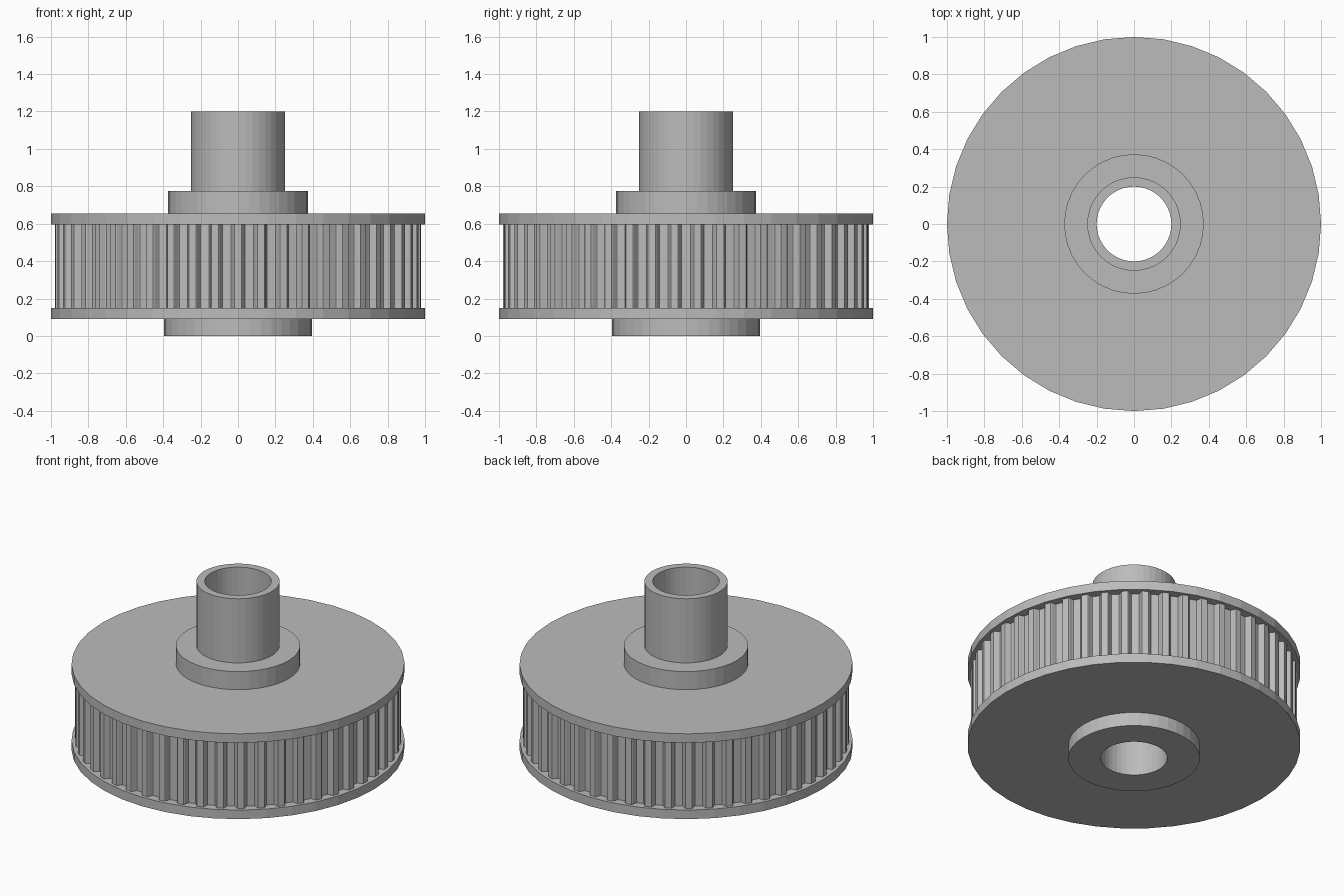
import bpy
import bmesh
from math import cos, sin, pi, atan2, hypot

cube = bpy.data.objects.get("Cube")
if cube:
    bpy.data.objects.remove(cube, do_unlink=True)

SIDES = 40
TEETH = 50
BORE = 0.2
SLEEVE = 0.25

grey = bpy.data.materials.new("plain grey")
grey.use_nodes = True
colour = (0.5, 0.5, 0.5, 1)
grey.diffuse_color = colour
grey.node_tree.nodes["Principled BSDF"].inputs["Base Color"].default_value = colour


def circle(radius):
    return [(radius * cos(2 * pi * i / SIDES), radius * sin(2 * pi * i / SIDES))
            for i in range(SIDES)]


def ring(name, outline, inner, z0, z1):
    """Extruded outline with a round hole through it."""
    bm = bmesh.new()
    hole = [(inner * x / hypot(x, y), inner * y / hypot(x, y)) for x, y in outline]
    # Loops in order around the wall section
    loops = [[bm.verts.new((x, y, z)) for x, y in pts]
             for pts, z in ((outline, z0), (outline, z1), (hole, z1), (hole, z0))]
    n = len(outline)
    for k in range(4):
        a, b = loops[k], loops[(k + 1) % 4]
        for i in range(n):
            j = (i + 1) % n
            bm.faces.new((a[i], a[j], b[j], b[i]))
    bmesh.ops.recalc_face_normals(bm, faces=bm.faces)
    mesh = bpy.data.meshes.new(name)
    bm.to_mesh(mesh)
    bm.free()
    mesh.materials.append(grey)
    obj = bpy.data.objects.new(name, mesh)
    bpy.context.collection.objects.link(obj)
    return obj


def toothed_outline(radius):
    """Outline with rounded trapezoid grooves: (half width, depth) per point."""
    half = [(0.042, 0), (0.037, 0.005), (0.027, 0.029), (0.023, 0.034), (0.017, 0.035)]
    groove = [(-w, d) for w, d in half] + [(w, d) for w, d in reversed(half)]
    points = []
    for t in range(TEETH):
        for w, d in groove:
            r = radius - d
            a = 2 * pi * t / TEETH + atan2(w, r)
            points.append((r * cos(a), r * sin(a)))
    return points


# Stacked round parts, bottom to top
ring("lower_collar", circle(0.395), BORE, 0, 0.09)
ring("lower_flange", circle(1), SLEEVE, 0.09, 0.15)
ring("toothed_rim", toothed_outline(0.978), SLEEVE - 0.01, 0.15, 0.595)
ring("upper_flange", circle(1), SLEEVE, 0.595, 0.655)
ring("upper_collar", circle(0.373), SLEEVE, 0.655, 0.775)

# Hollow shaft running through the wheel
ring("shaft_sleeve", circle(SLEEVE), BORE, 0.09, 1.2)
